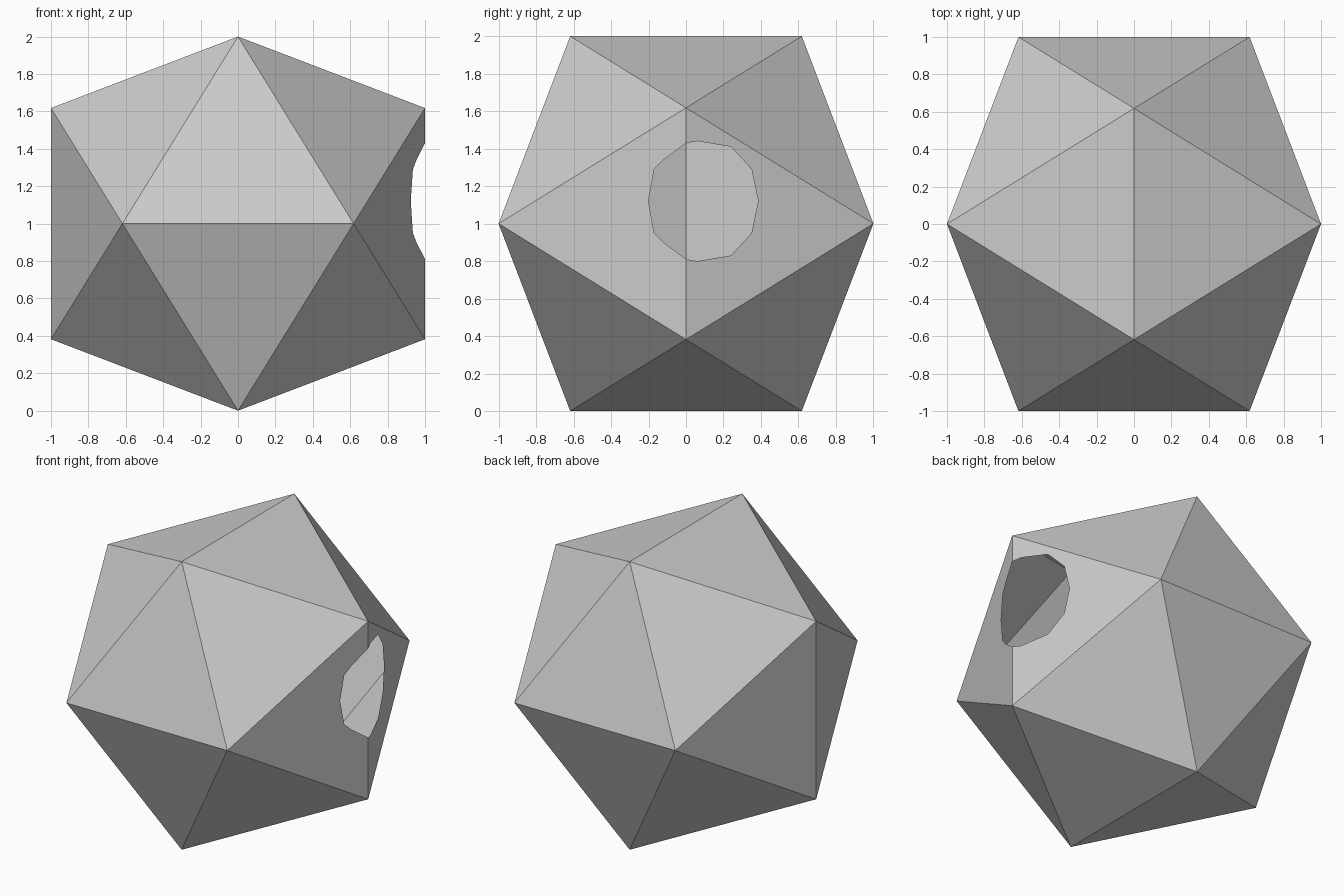
import bpy, bmesh

cube = bpy.data.objects.get("Cube")
if cube:
    bpy.data.objects.remove(cube, do_unlink=True)

A = 0.618          # short half-edge of the golden rectangles
HOLE_Z = 0.12      # hole height above the solid's centre

grey = bpy.data.materials.new("light grey")
grey.use_nodes = True
colour = (0.6, 0.6, 0.6, 1)
grey.diffuse_color = colour
grey.node_tree.nodes["Principled BSDF"].inputs["Base Color"].default_value = colour

# Icosahedron from three golden rectangles
bm = bmesh.new()
for s in (-1, 1):
    for t in (-A, A):
        for co in ((0, t, s), (s, 0, t), (t, s, 0)):
            bm.verts.new(co)
bmesh.ops.convex_hull(bm, input=bm.verts[:])
bmesh.ops.recalc_face_normals(bm, faces=bm.faces[:])


def vert_at(co):
    return min(bm.verts, key=lambda v: sum((a - b) ** 2 for a, b in zip(v.co, co)))


# Open the two faces beside the left vertical edge with one round hole
upper, lower = vert_at((1, 0, A)), vert_at((1, 0, -A))
edge = bm.edges.get((upper, lower))
bmesh.ops.delete(bm, geom=[edge], context='EDGES')
rim_top = bm.verts.new((1, 0, HOLE_Z + 0.31))
rim_bottom = bm.verts.new((1, 0, HOLE_Z - 0.31))

# Upper quarter of the rim on each side: distance from the edge, height
rims = {1: [(0.06, 0.32), (0.24, 0.29), (0.35, 0.17), (0.385, 0)],
        -1: [(0.12, 0.22), (0.17, 0.17), (0.2, 0)]}
for side, quarter in rims.items():
    half = quarter + [(y, -z) for y, z in reversed(quarter[:-1])]
    rim = [bm.verts.new((1 - (1 - A) * y, side * y, HOLE_Z + z)) for y, z in half]
    corners = [vert_at((A, side, 0))]
    loop = [upper, rim_top] + rim + [rim_bottom, lower] + corners
    face = bm.faces.new(loop)
    face.normal_update()
    if face.normal.x < 0:
        face.normal_flip()

# Stand the shell on the ground
bmesh.ops.translate(bm, verts=bm.verts[:], vec=(0, 0, 1))
mesh = bpy.data.meshes.new("hollow_shell")
bm.to_mesh(mesh)
bm.free()
mesh.materials.append(grey)
shell = bpy.data.objects.new("hollow_shell", mesh)
bpy.context.collection.objects.link(shell)
